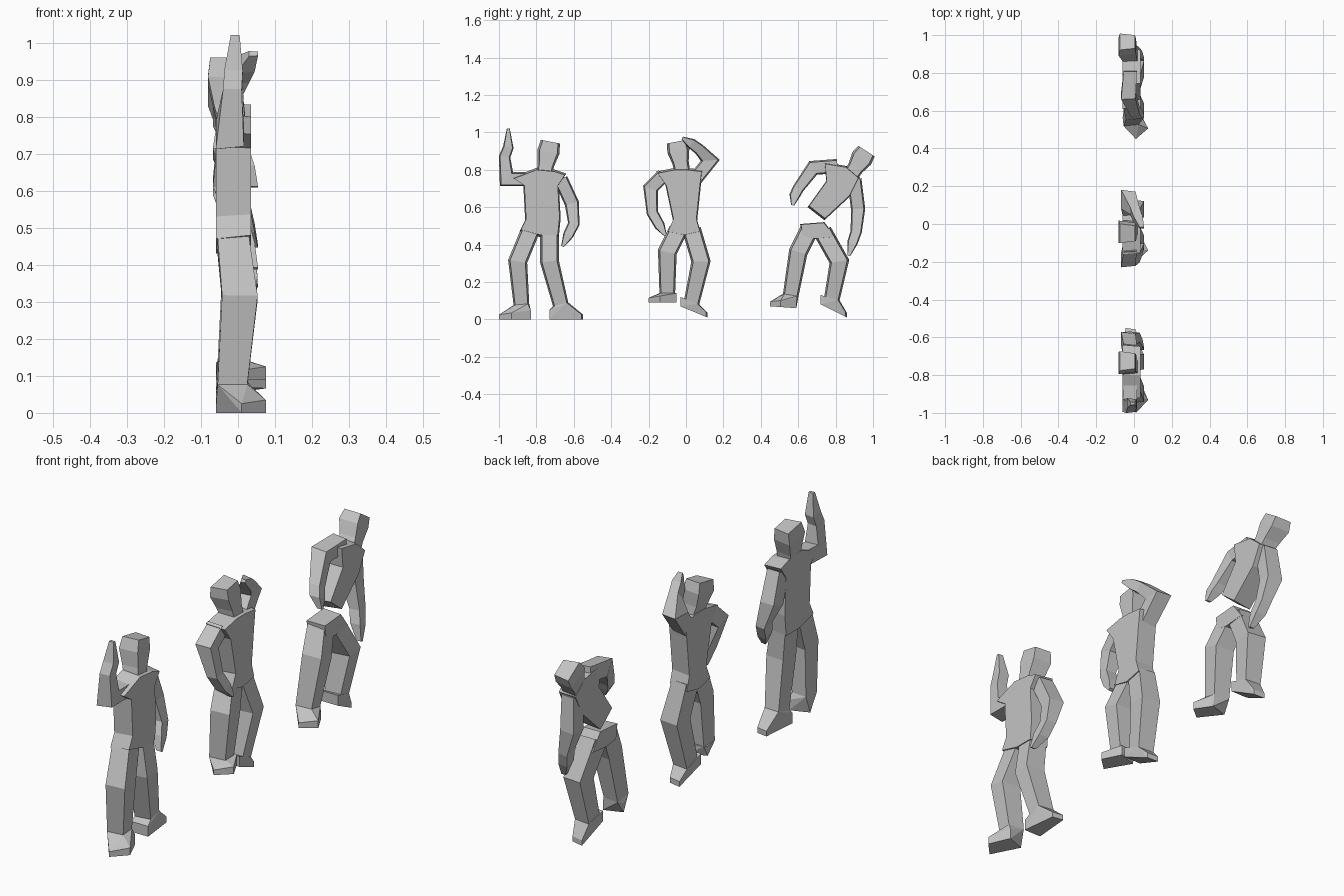
import bpy, bmesh
from mathutils import Vector

cube = bpy.data.objects.get("Cube")
if cube:
    bpy.data.objects.remove(cube, do_unlink=True)

# One plain grey for everything
grey = bpy.data.materials.new("stone_grey")
grey.use_nodes = True
COLOUR = (0.55, 0.55, 0.55, 1)
grey.diffuse_color = COLOUR
grey.node_tree.nodes["Principled BSDF"].inputs["Base Color"].default_value = COLOUR


def finish(bm, name):
    bmesh.ops.recalc_face_normals(bm, faces=bm.faces)
    mesh = bpy.data.meshes.new(name)
    bm.to_mesh(mesh)
    bm.free()
    mesh.materials.append(grey)
    obj = bpy.data.objects.new(name, mesh)
    bpy.context.collection.objects.link(obj)


def section_rings(path, depths, widths, thicks):
    """Four-sided mitred sections along a path in the y-z plane (path in hundredths)."""
    pts = [Vector(p) / 100 for p in path]
    dirs = [(b - a).normalized() for a, b in zip(pts, pts[1:])]
    rings = []
    for i, p in enumerate(pts):
        before, after = dirs[max(i - 1, 0)], dirs[min(i, len(dirs) - 1)]
        t = (before + after).normalized()
        n = Vector((-t.y, t.x)) * widths[i] / max(t.dot(after), 0.7)
        x, h = depths[i], thicks[i]
        ring = []
        for dx, k in ((-h, -1), (-h, 1), (h, 0.8), (h, -0.8)):
            q = p + n * k
            ring.append(Vector((x + dx, q.x, q.y)))
        rings.append(ring)
    return rings


def limb(name, path, depths, widths, thicks):
    bm = bmesh.new()
    rings = section_rings(path, depths, widths, thicks)
    verts = [[bm.verts.new(c) for c in r] for r in rings]
    for a, b in zip(verts, verts[1:]):
        for i in range(4):
            j = (i + 1) % 4
            bm.faces.new((a[i], a[j], b[j], b[i]))
    bm.faces.new(verts[0])
    bm.faces.new(verts[-1])
    finish(bm, name)
    return rings[-1]


def slab(name, outline):
    """Flat body block with a slightly narrower +x face."""
    pts = [Vector(p) / 100 for p in outline]
    mid = sum(pts, Vector((0, 0))) / len(pts)
    bm = bmesh.new()
    back = [bm.verts.new((-0.06, p.x, p.y)) for p in pts]
    inner = [mid + (p - mid) * 0.94 for p in pts]
    front = [bm.verts.new((0.035, p.x, p.y)) for p in inner]
    bm.faces.new(back)
    bm.faces.new(front)
    for i in range(len(pts)):
        j = (i + 1) % len(pts)
        bm.faces.new((back[i], back[j], front[j], front[i]))
    finish(bm, name)


def foot(name, ankle, heel, toe):
    """Wedge foot between the ankle section and a sole running heel to toe."""
    (hy, hz), (ty, tz) = Vector(heel) / 100, Vector(toe) / 100
    if ty < hy:   # splayed outwards
        sole = ((-0.06, 0.2), (0.01, 1), (0.075, 0.6), (0.03, 0))
    else:         # pointing along the row
        sole = ((-0.06, 0), (-0.045, 1), (0.01, 0.95), (0.03, 0))
    bm = bmesh.new()
    for c in ankle:
        bm.verts.new(c)
    for x, f in sole:
        y, z = hy + (ty - hy) * f, hz + (tz - hz) * f
        bm.verts.new((x, y, z))
        bm.verts.new((x, y, z + 0.05 - 0.025 * f))
    bmesh.ops.convex_hull(bm, input=bm.verts[:])
    finish(bm, name)


def arm(name, path, reach=1):
    depths = [-0.02 + reach * d for d in (0, -0.01, 0.025, 0.04, 0.062)]
    limb(name, path, depths, (0.038, 0.038, 0.03, 0.028, 0.008),
         (0.035, 0.038, 0.025, 0.025, 0.012))


def leg(name, path, heel, toe):
    ankle = limb(name, path, (-0.015, 0.005, -0.015), (0.05, 0.05, 0.042),
                 (0.042, 0.048, 0.04))
    foot(name + "_foot", ankle, heel, toe)


def head(name, base, crown):
    a, b = Vector(base), Vector(crown)
    path = [a, a.lerp(b, 0.3), a.lerp(b, 0.7), b]
    limb(name, path, (-0.015, -0.025, -0.035, -0.035),
         (0.042, 0.044, 0.06, 0.052), (0.035, 0.04, 0.046, 0.04))


# Waving figure
slab("waving_torso", [(-93, 76), (-80, 81), (-70, 80), (-64, 78), (-68, 72), (-67, 54),
                      (-68, 44), (-78, 44), (-89, 47), (-86, 53), (-87, 72)])
head("waving_head", (-76, 77), (-72.5, 95))
arm("waving_front_arm", [(-85, 75), (-96, 75), (-97, 87), (-95, 92), (-95, 102)], 0.2)
arm("waving_back_arm", [(-67, 75), (-61, 62), (-60, 51), (-63, 45), (-66, 39)])
leg("waving_front_leg", [(-83, 48), (-90, 31), (-88, 8)], (-83, 0), (-100, 0))
leg("waving_back_leg", [(-73, 48), (-73, 31), (-67, 8)], (-73, 0), (-55, 0))

# Figure with one hand over its brow
slab("shading_torso", [(-16, 79), (-6, 81), (0, 81), (9, 80), (8, 72), (6, 53),
                       (8, 46), (-1, 44), (-10, 46), (-7, 53), (-11, 72)])
head("shading_head", (-2, 79), (-5, 95))
arm("shading_front_arm", [(-12, 77), (-19, 70), (-18, 57), (-14, 50), (-11, 45)])
arm("shading_back_arm", [(5, 75), (13, 85), (7, 91), (3, 94), (-2, 97)])
leg("shading_front_leg", [(-4, 48), (-10, 36), (-10, 14)], (-5, 9), (-20, 9))
leg("shading_back_leg", [(3, 48), (8, 31), (3, 9)], (-3, 7), (11.5, 1))

# Leaning figure, split at the waist
slab("leaning_torso", [(74, 84), (86, 82), (93, 76), (88, 66), (74, 53), (65, 60), (75, 74)])
slab("leaning_pelvis", [(61, 51), (74, 52), (80, 44), (69, 43), (62, 44)])
head("leaning_head", (88, 77), (96.5, 90))
arm("leaning_front_arm", [(81, 82), (68, 81), (60, 70), (58, 66), (57, 61)])
arm("leaning_back_arm", [(90, 75), (92, 59), (91, 47), (89, 41), (87, 34)])
leg("leaning_front_leg", [(66, 48), (60, 36), (56, 13)], (59, 6), (45, 7))
leg("leaning_back_leg", [(73, 47), (82, 31), (78, 11)], (72, 8), (86, 1))
